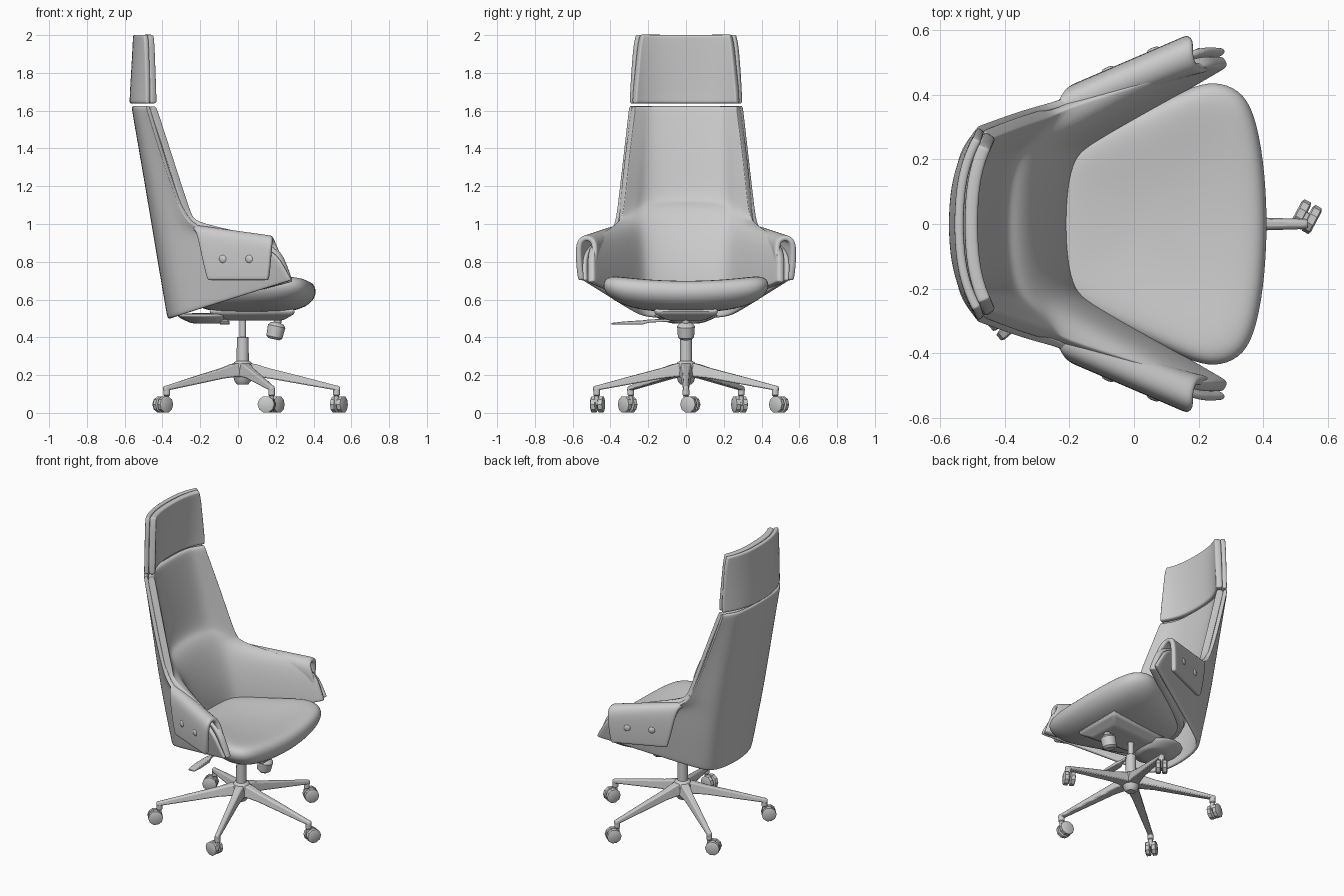
import bpy, bmesh, math
from mathutils import Vector as V, Matrix

if "Cube" in bpy.data.objects:
    bpy.data.objects.remove(bpy.data.objects["Cube"])


def make(name, verts, faces, angle=180, bevel=0, mirror=False, thick=0, offset=1, sub=0):
    me = bpy.data.meshes.new(name)
    me.from_pydata([tuple(v) for v in verts], [], faces)
    me.shade_smooth()
    if angle < 180:
        me.set_sharp_from_angle(angle=math.radians(angle))
    ob = bpy.data.objects.new(name, me)
    bpy.context.collection.objects.link(ob)
    if mirror:
        m = ob.modifiers.new("mirror", 'MIRROR')
        m.use_axis = (False, True, False)
    if thick:
        s = ob.modifiers.new("thickness", 'SOLIDIFY')
        s.thickness, s.offset = thick, offset
    if bevel:
        b = ob.modifiers.new("bevel", 'BEVEL')
        b.width, b.segments = bevel, 2
    if sub:
        ob.modifiers.new("smooth", 'SUBSURF').levels = sub
        ob.modifiers["smooth"].render_levels = sub
    return ob


def tight(seq, mix, t):
    """Adds a support item next to each end so rounded edges stay crisp."""
    return [seq[0], mix(seq[0], seq[1], t)] + seq[1:-1] + [mix(seq[-1], seq[-2], t), seq[-1]]


def grid(name, rows, thick, offset=1, mirror=False, tc=.15, tr=.12):
    rows = [tight(r, lambda a, b, t: a.lerp(b, t), tc) for r in rows]
    rows = tight(rows, lambda a, b, t: [p.lerp(q, t) for p, q in zip(a, b)], tr)
    n = len(rows[0])
    faces = [(r * n + c, r * n + c + 1, (r + 1) * n + c + 1, (r + 1) * n + c)
             for r in range(len(rows) - 1) for c in range(n - 1)]
    return make(name, [p for r in rows for p in r], faces, mirror=mirror,
                thick=thick, offset=offset, sub=2)


def wrap(zb, xb, wb, xf, wf, zf):
    """One U-shaped row: flat back, rounded corner, wings running forward."""
    d = xf - xb
    cx = min(0.09, 0.55 * d)
    half = [(xb, 0), (xb + .08 * cx, .45 * wb), (xb + .38 * cx, .82 * wb), (xb + cx, wb)]
    half += [(xb + cx + (xf - xb - cx) * t, wb + (wf - wb) * t) for t in (.33, .67, 1)]
    pts = [V((x, y, zb + (zf - zb) * (x - xb) / d)) for x, y in half]
    return [V((p.x, -p.y, p.z)) for p in reversed(pts[1:])] + pts


def panel(*row):
    """Gently curved row for the headrest, evenly spaced so its corners round off."""
    z, xb, w, xf = row
    return [V((xb + (xf - xb) * abs(u) ** 2.6, u * w, z)) for u in (-1, -.87, -.68, -.4, 0, .4, .68, .87, 1)]


def loft(name, rings, **kw):
    n = len(rings[0])
    faces = [(k * n + i, k * n + (i + 1) % n, (k + 1) * n + (i + 1) % n, (k + 1) * n + i)
             for k in range(len(rings) - 1) for i in range(n)]
    faces += [tuple(range(n))[::-1], tuple(range((len(rings) - 1) * n, len(rings) * n))]
    return make(name, [p for r in rings for p in r], faces, **kw)


def rect(x0, x1, hy, z, taper=1):
    return [(x0, -hy * taper, z), (x1, -hy, z), (x1, hy, z), (x0, hy * taper, z)]


def turned(name, profile, mat=Matrix(), n=24, angle=40):
    """Round part from (radius, height) pairs."""
    rings = [[mat @ V((r * math.cos(2 * math.pi * i / n), r * math.sin(2 * math.pi * i / n), z))
              for i in range(n)] for r, z in profile]
    return loft(name, rings, angle=angle)


# outer shell of back and arms
grid("back_shell", [wrap(*r) for r in [
    (.495, -.375, .27, .28, .55, .70), (.74, -.417, .29, .235, .555, .78),
    (.92, -.447, .30, .175, .545, .88), (1.01, -.462, .30, -.22, .385, .955),
    (1.10, -.477, .30, -.30, .368, 1.05), (1.35, -.519, .28, -.40, .335, 1.34),
    (1.625, -.566, .255, -.488, .302, 1.625)]], .025)

# inner upholstery with lumbar step
grid("back_cushion", [wrap(*r) for r in [
    (.56, -.245, .275, .277, .525, .69), (.75, -.255, .28, .245, .525, .78),
    (.93, -.31, .285, .185, .525, .905), (1.045, -.362, .285, -.235, .37, .965),
    (1.08, -.40, .28, -.275, .358, 1.03), (1.105, -.443, .275, -.297, .352, 1.10),
    (1.35, -.483, .262, -.375, .328, 1.34), (1.62, -.54, .24, -.468, .29, 1.62)]], .042)

# headrest
grid("headrest_shell", [panel(*r) for r in [
    (1.637, -.577, .302, -.485), (1.70, -.575, .30, -.484), (1.82, -.567, .293, -.488),
    (1.95, -.56, .282, -.493), (2.003, -.557, .268, -.499)]], .028, tr=.3, tc=.3)
grid("headrest_cushion", [panel(*r) for r in [
    (1.637, -.543, .288, -.46), (1.70, -.542, .286, -.462), (1.82, -.535, .273, -.468),
    (1.95, -.527, .26, -.475), (2.003, -.525, .246, -.482)]], .040, tr=.3, tc=.3)

# arm pads folded over the shell: (outward offset, front height, rear x, front x, rear lift)
rows = []
for off, z, x0, x1, up in [(-.055, .74, -.25, .262, .06), (-.068, .85, -.25, .225, .06), (-.06, .915, -.25, .2, .06),
                           (-.02, .94, -.25, .187, .06), (.025, .937, -.24, .182, .06), (.053, .905, -.225, .177, .06),
                           (.06, .85, -.21, .17, .04), (.058, .77, -.185, .165, .0), (.052, .70, -.165, .155, 0)]:
    row = []
    for t in (0, .2, .5, .8, 1):
        x = x0 + (x1 - x0) * t
        row.append(V((x, .37 + (min(x, .19) + .2) * .43 + off, z + up * (1 - t))))
    rows.append(row)
grid("arm_pad", rows, .033, -1, mirror=True, tc=.3, tr=.3)

# arm buttons
for s in (1, -1):
    for x in (-.08, .06):
        nrm = V((-.4, .92 * s, 0)).normalized()
        m = Matrix.Translation((x, s * (.37 + (x + .2) * .43 + .055), .815)) @ nrm.to_track_quat('Z', 'Y').to_matrix().to_4x4()
        turned("arm_button", [(.021, -.01), (.021, .003), (.016, .008), (.006, .01)], m, 16)

# seat cushion
half = [(-.27, .0), (-.265, .15), (-.235, .23), (-.13, .292), (.03, .36), (.17, .425), (.25, .447),
        (.33, .42), (.375, .35), (.405, .2), (.417, 0)]
outline = half + [(x, -y) for x, y in reversed(half[1:-1])]
outline.reverse()
rings = []
for s, z in [(.25, .53), (.6, .535), (.85, .56), (.97, .60), (1.0, .635), (.985, .665), (.93, .69), (.8, .70), (.5, .695), (.2, .69)]:
    rings.append([V((.08 + (x - .08) * s, y * s, z + .035 * (y * s / .43) ** 2)) for x, y in outline])
loft("seat", rings, sub=2)

# mechanism under the seat
loft("seat_plate", [rect(-.05, .24, .10, .49, .8), rect(-.15, .30, .17, .525, .7), rect(-.15, .30, .17, .55, .7)],
     angle=30, bevel=.012)
loft("rear_pan", [rect(-.24, -.08, .07, .472), rect(-.26, -.06, .10, .476), rect(-.34, -.03, .19, .51),
                  rect(-.34, -.03, .19, .53)], sub=2)
tilt = Matrix.Translation((.19, 0, .39)) @ Matrix.Rotation(math.radians(12), 4, 'Y')
turned("tension_knob", [(.03, 0), (.043, .012), (.047, .07), (.035, .085), (.02, .09), (.02, .14)], tilt)
loft("height_lever", [[(-.07 + a * w, y, z + b * h) for a, b in ((-1, -1), (1, -1), (1, 1), (-1, 1))]
                      for y, w, z, h in [(-.08, .008, .49, .008), (-.19, .009, .487, .008),
                                         (-.23, .022, .479, .011), (-.33, .026, .476, .008),
                                         (-.395, .022, .472, .004)]], angle=40, bevel=.003)

# gas lift and hub
CX = .025
mid = Matrix.Translation((CX, 0, 0))
turned("gas_lift", [(.018, .39), (.018, .52)], mid)
turned("column_sleeve", [(.033, .22), (.031, .40), (.028, .403)], mid)
turned("base_hub", [(.028, .15), (.042, .165), (.055, .21), (.055, .25), (.045, .268), (.034, .275)], mid)

# five-star base with twin-wheel casters
for k, turn in enumerate((62, 50, 200, 220, 170)):
    ang = math.radians(72 * k)
    arm = mid @ Matrix.Rotation(ang, 4, 'Z')
    rings = []
    for r, z0, z1, w in [(.01, .19, .268, .042), (.07, .19, .258, .036), (.14, .182, .236, .029),
                         (.32, .15, .191, .023), (.48, .122, .149, .018), (.515, .115, .141, .016)]:
        rings.append([arm @ V(p) for p in ((r, -w, z0), (r, w, z0), (r, w * .65, z1), (r, -w * .65, z1))])
    loft("base_leg", rings, angle=45, bevel=.007)
    stem = arm @ Matrix.Translation((.497, 0, 0))
    turned("caster_stem", [(.013, .05), (.013, .09), (.018, .095), (.018, .125)], stem, 16)
    pos = stem.translation
    c = Matrix.Translation((pos.x, pos.y, .045)) @ Matrix.Rotation(math.radians(turn), 4, 'Z') @ Matrix.Translation((.026, 0, 0))
    axle = c @ Matrix.Rotation(math.radians(90), 4, 'X')
    turned("caster_axle", [(.014, -.03), (.014, .03)], axle, 12)
    for s in (-1, 1):
        turned("caster_wheel", [(.034, -.016), (.045, -.011), (.045, .011), (.034, .016)],
               axle @ Matrix.Translation((0, 0, .019 * s)), 10, 30)
    loft("caster_fork", [[c @ V((x, y, z)) for x, y in ((-.036, -.007), (.012, -.007), (.012, .007), (-.036, .007))]
                         for z in (-.005, .04)], angle=30, bevel=.003)
